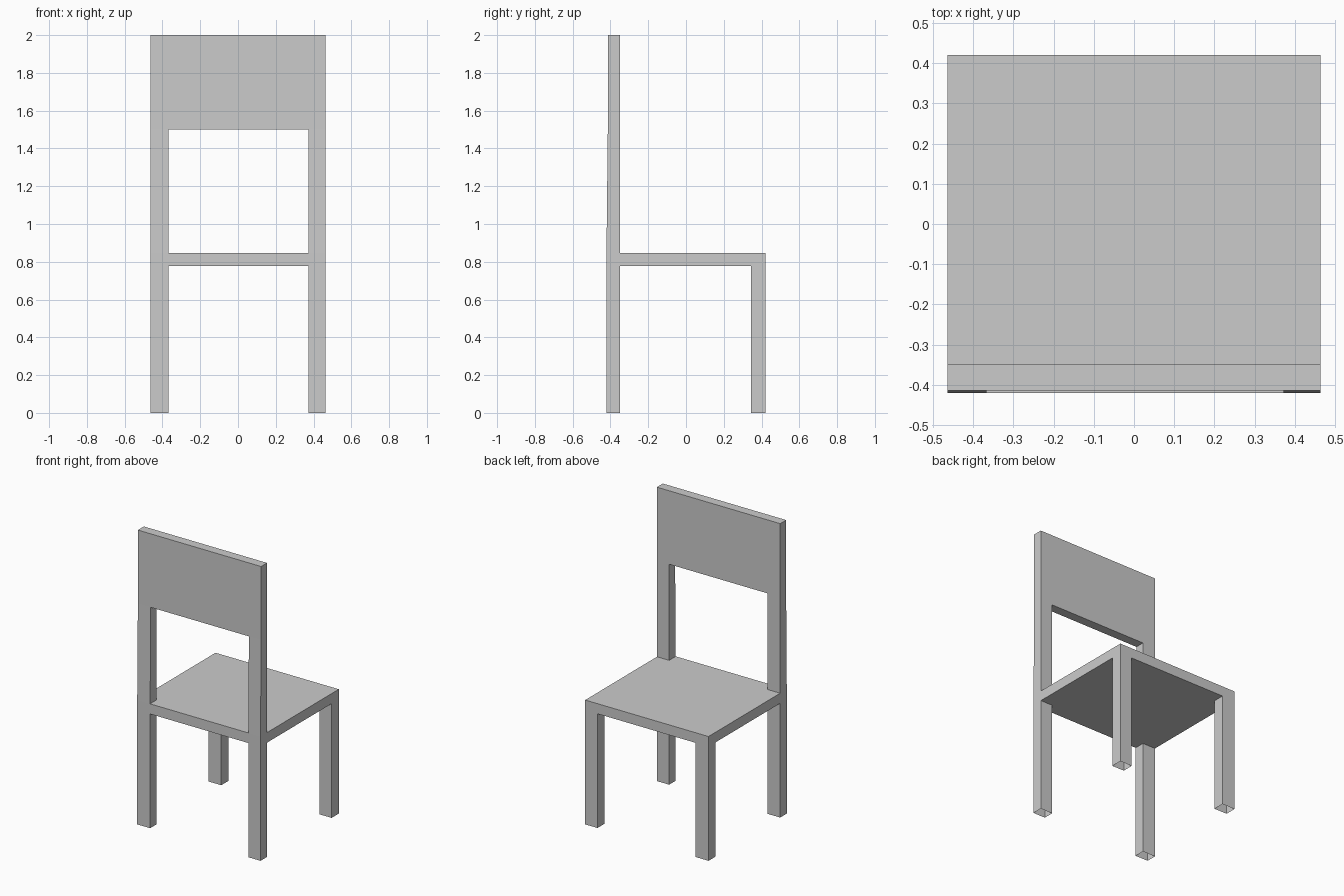
import bpy, bmesh

if "Cube" in bpy.data.objects:
    bpy.data.objects.remove(bpy.data.objects["Cube"])

# Layout lines of the chair frame: the chair is one welded shell with open leg ends
XS = [-0.464, -0.367, 0.372, 0.464]
YS = [-0.421, -0.35, 0.344, 0.421]
ZS = [0.0, 0.777, 0.846, 1.5, 2.0]
BACK_Y = -0.414  # rear of the backrest, slightly thinner than the legs

ends, full = (0, 2), (0, 1, 2)


def block(xs, ys, zs):
    return {(i, j, k) for i in xs for j in ys for k in zs}


# Parts as blocks of the layout
legs = block(ends, ends, [0])
seat = block(full, full, [1])
uprights = block(ends, [0], [2])
backrest = block(full, [0], [3])
solid = legs | seat | uprights | backrest

bm = bmesh.new()
verts = {}


def vert(c):
    if c not in verts:
        i, j, k = c
        y = BACK_Y if j == 0 and k >= 3 else YS[j]
        verts[c] = bm.verts.new((XS[i], y, ZS[k]))
    return verts[c]


# Skin the outside of the blocks, leaving the feet open
for cell in sorted(solid):
    for axis in range(3):
        for side in (0, 1):
            near = list(cell)
            near[axis] += 2 * side - 1
            if tuple(near) in solid or near[2] < 0:
                continue
            u, v = (axis + 1) % 3, (axis + 2) % 3
            ring = []
            for du, dv in ((0, 0), (1, 0), (1, 1), (0, 1)):
                c = list(cell)
                c[axis] += side
                c[u] += du
                c[v] += dv
                ring.append(vert(tuple(c)))
            bm.faces.new(ring if side else ring[::-1])

mesh = bpy.data.meshes.new("chair")
bm.to_mesh(mesh)
bm.free()
chair = bpy.data.objects.new("chair", mesh)
bpy.context.collection.objects.link(chair)
